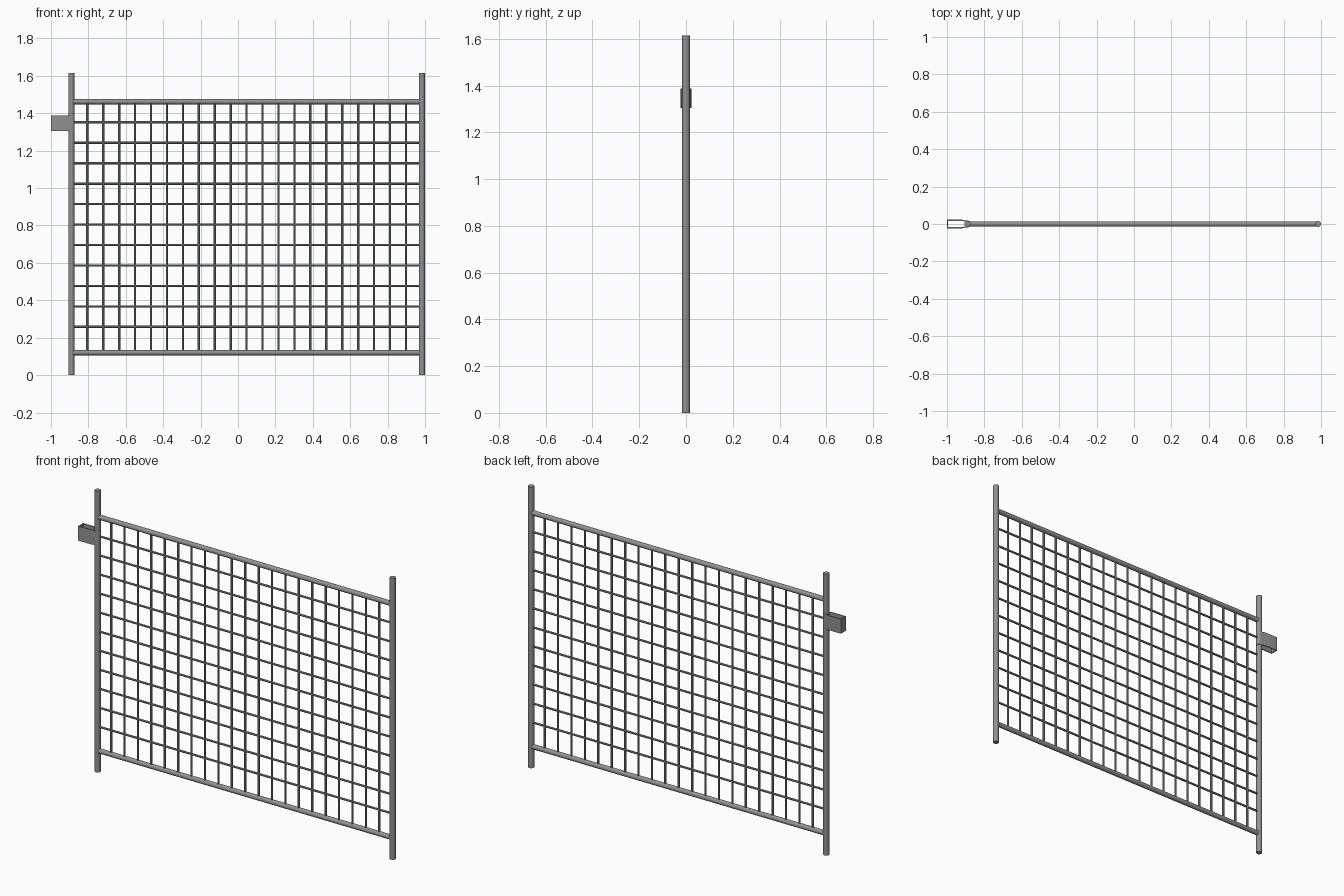
import bpy, bmesh, math
from mathutils import Vector

cube = bpy.data.objects.get("Cube")
if cube:
    bpy.data.objects.remove(cube, do_unlink=True)

steel = bpy.data.materials.new("grey steel")
steel.use_nodes = True
GREY = (0.29, 0.29, 0.29, 1)
steel.diffuse_color = GREY
steel.node_tree.nodes["Principled BSDF"].inputs["Base Color"].default_value = GREY

LEFT, RIGHT, HEIGHT = 0.983, -0.891, 1.615
TOP, BOTTOM = 1.462, 0.12
POST_R, RAIL_R, WIRE_R = 0.0165, 0.014, 0.006


def add_part(name, bm):
    """Turn a bmesh into a steel object with sharp edges kept."""
    mesh = bpy.data.meshes.new(name)
    bm.to_mesh(mesh)
    bm.free()
    obj = bpy.data.objects.new(name, mesh)
    bpy.context.collection.objects.link(obj)
    mesh.materials.append(steel)
    bpy.ops.object.select_all(action='DESELECT')
    obj.select_set(True)
    bpy.context.view_layer.objects.active = obj
    return obj


def smooth():
    bpy.ops.object.shade_smooth_by_angle(angle=math.radians(35))


def rods(name, pairs, radius, sides):
    """One object made of straight round bars between pairs of points."""
    bm = bmesh.new()
    for a, b in pairs:
        a, b = Vector(a), Vector(b)
        new = bmesh.ops.create_cone(bm, cap_ends=True, segments=sides, radius1=radius,
                                    radius2=radius, depth=(b - a).length)["verts"]
        turn = Vector((0, 0, 1)).rotation_difference(b - a)
        for v in new:
            v.co = turn @ v.co + (a + b) / 2
    add_part(name, bm)
    smooth()


# Frame: two posts and two rails
for name, x in (("left_post", LEFT), ("right_post", RIGHT)):
    rods(name, [((x, 0, 0), (x, 0, HEIGHT))], POST_R, 16)
for name, z in (("top_rail", TOP), ("bottom_rail", BOTTOM)):
    rods(name, [((RIGHT, 0, z), (LEFT, 0, z))], RAIL_R, 16)

# Wire mesh infill
step = (LEFT - RIGHT) / 22
rods("vertical_wires", [((RIGHT + step * i, 0, BOTTOM), (RIGHT + step * i, 0, TOP))
                        for i in range(1, 22)], WIRE_R, 8)
rods("horizontal_wires", [((RIGHT, 0, 1.352 - 0.1094 * i), (LEFT, 0, 1.352 - 0.1094 * i))
                          for i in range(11)], WIRE_R, 8)

# Latch: a bent strap closed at the far end and wrapped around the post
half = [(-1, 0.023), (-0.918, 0.023)]
half += [(RIGHT + 0.0185 * math.cos(a), 0.0185 * math.sin(a))
         for a in (math.radians(d) for d in (110, 80, 50, 20))]
loop = half + [(x, -y) for x, y in reversed(half)]
bm = bmesh.new()
low, high = ([bm.verts.new((x, y, z)) for x, y in loop] for z in (1.304, 1.387))
for i in range(len(loop)):
    j = (i + 1) % len(loop)
    bm.faces.new((low[i], low[j], high[j], high[i]))
bmesh.ops.recalc_face_normals(bm, faces=bm.faces)
latch = add_part("latch_strap", bm)
wall = latch.modifiers.new("wall", 'SOLIDIFY')
wall.thickness = 0.006
wall.offset = -1
wall.use_even_offset = True
bpy.ops.object.modifier_apply(modifier=wall.name)
smooth()
